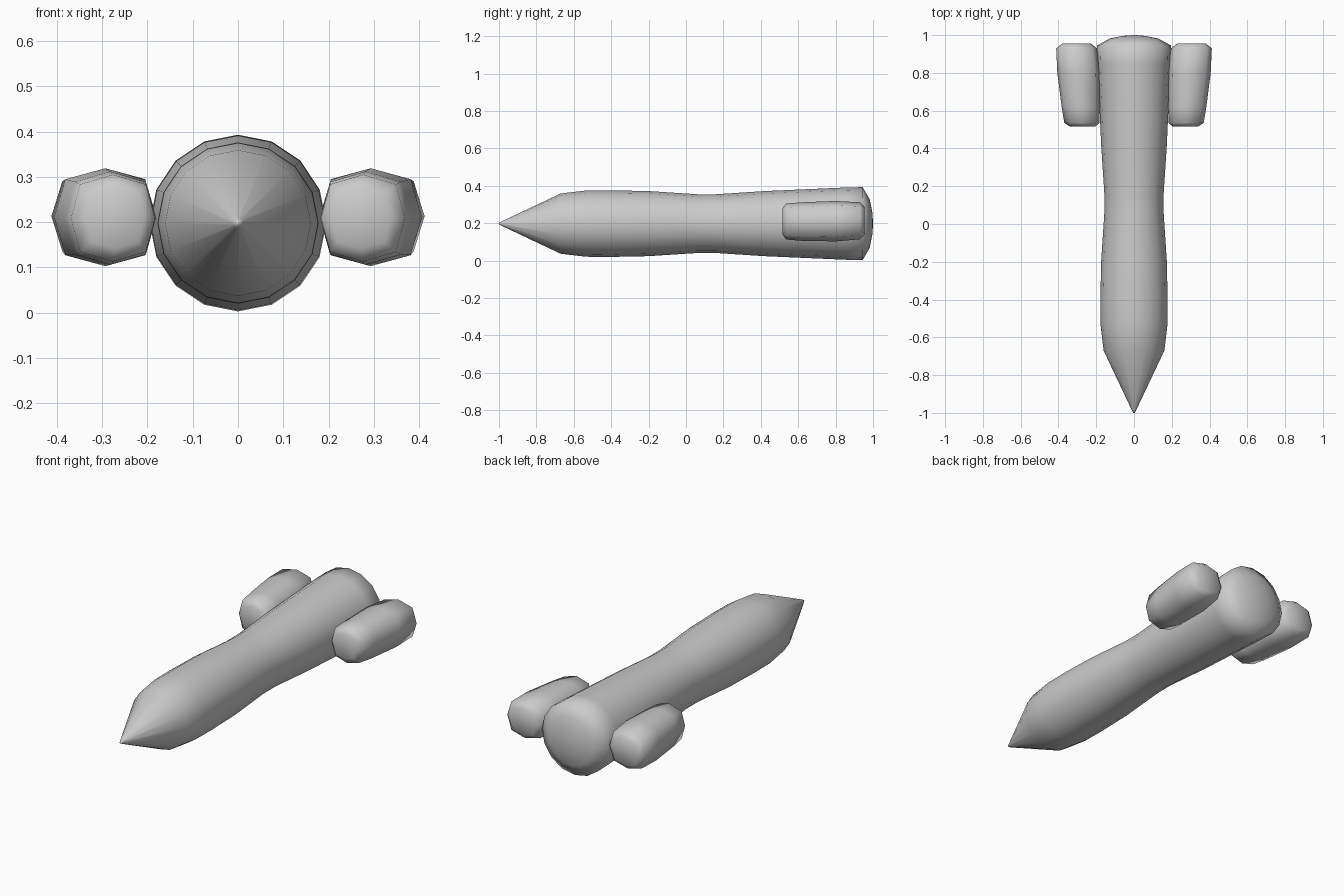
import bpy, bmesh
from math import sin, cos, tau

if "Cube" in bpy.data.objects:
    bpy.data.objects.remove(bpy.data.objects["Cube"])


def loft(name, rings, sides, bulge=1.0):
    """Skin elliptical rings (y, cx, cz, rx, rz) along y and cap both ends."""
    bm = bmesh.new()
    loops = []
    for y, cx, cz, rx, rz in rings:
        loop = []
        for i in range(sides):
            a = tau * i / sides
            k = 1 + (bulge - 1) * abs(sin(2 * a))   # fuller corners on the diagonals
            loop.append(bm.verts.new((cx + rx * k * sin(a), y, cz + rz * k * cos(a))))
        loops.append(loop)
    for p, q in zip(loops, loops[1:]):
        for i in range(sides):
            j = (i + 1) % sides
            bm.faces.new((p[i], p[j], q[j], q[i]))
    bm.faces.new(loops[0])
    bm.faces.new(loops[-1])
    bmesh.ops.recalc_face_normals(bm, faces=bm.faces)
    for f in bm.faces:
        f.smooth = True
    mesh = bpy.data.meshes.new(name)
    bm.to_mesh(mesh)
    bm.free()
    ob = bpy.data.objects.new(name, mesh)
    bpy.context.collection.objects.link(ob)
    return ob


# Fuselage: pointed nose, slight waist, domed tail
profile = [(-1.0, 0.004), (-0.985, 0.012), (-0.67, 0.161), (-0.535, 0.177),
           (-0.4, 0.178), (-0.2, 0.174), (0.06, 0.157), (0.16, 0.157),
           (0.42, 0.174), (0.85, 0.193), (0.945, 0.195), (0.982, 0.130),
           (0.996, 0.060), (1.0, 0.005)]
loft("fuselage", [(y, 0, 0.198, r, r) for y, r in profile], 16)

# Engine pods: blunt octagonal barrels splayed outward, mirrored across x
pod_rings = [(0.515, 0.272, 0.210, 0.066, 0.068),
             (0.535, 0.276, 0.209, 0.093, 0.096),
             (0.62, 0.282, 0.209, 0.101, 0.103),
             (0.80, 0.293, 0.211, 0.113, 0.108),
             (0.93, 0.304, 0.213, 0.108, 0.099),
             (0.955, 0.304, 0.213, 0.076, 0.075)]
pods = loft("engine_pods", pod_rings, 8, bulge=1.10)
mirror = pods.modifiers.new("mirror", 'MIRROR')
mirror.use_axis = (True, False, False)
